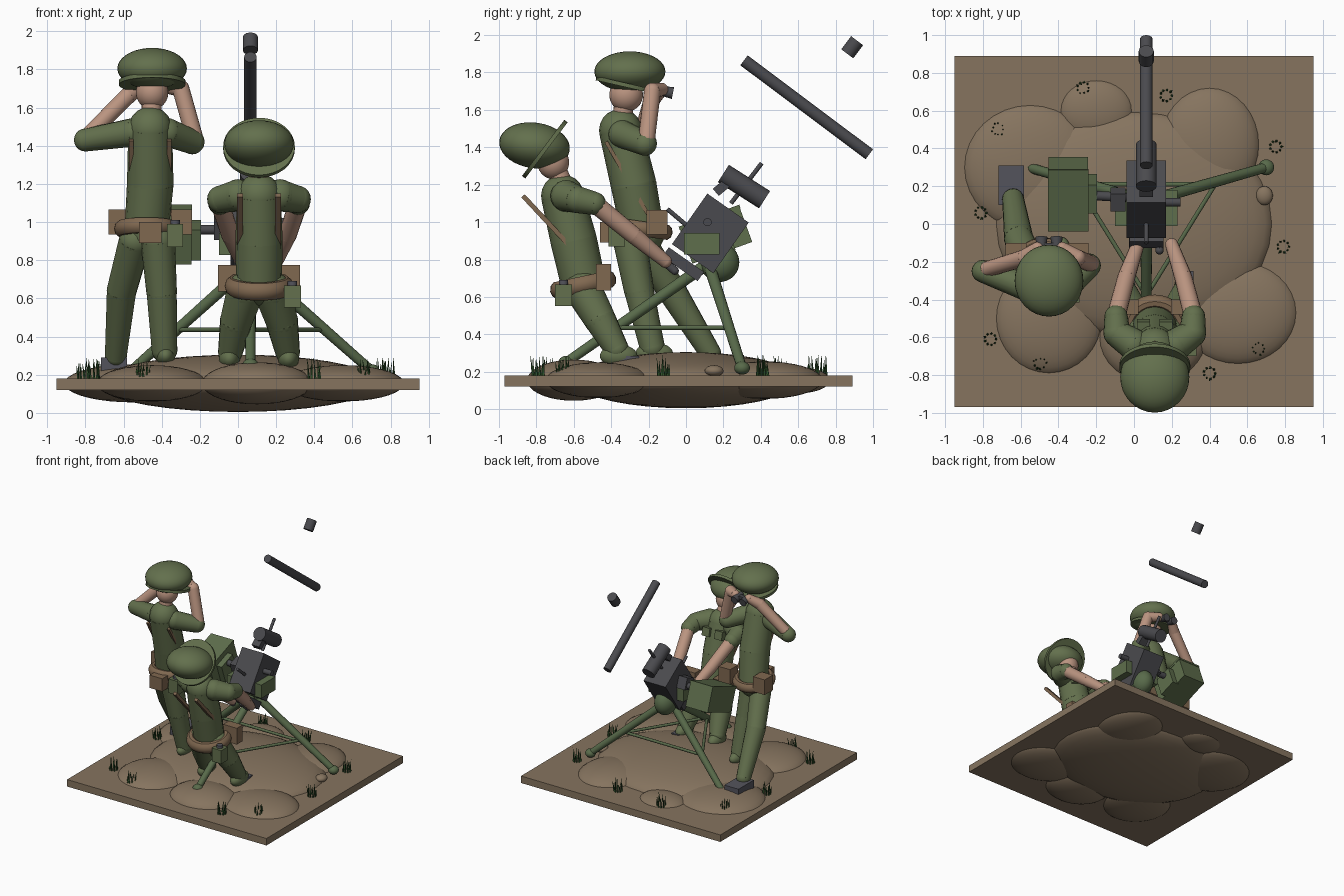
import bpy, bmesh, math, random
from mathutils import Vector, Matrix

if "Cube" in bpy.data.objects:
    bpy.data.objects.remove(bpy.data.objects["Cube"])

random.seed(3)


def material(name, *rgb):
    m = bpy.data.materials.new(name)
    m.diffuse_color = [(c / 255 / 12.92 if c < 11 else ((c / 255 + .055) / 1.055) ** 2.4) for c in rgb] + [1]
    m.use_nodes = True
    m.node_tree.nodes["Principled BSDF"].inputs["Base Color"].default_value = m.diffuse_color
    return m


UNIFORM = material("uniform green", 99, 112, 77)
EARTH = material("earth", 134, 116, 95)
SKIN = material("skin", 186, 148, 128)
LEATHER = material("leather brown", 128, 104, 80)
METAL = material("gun metal", 74, 74, 78)
BOOT = material("boot grey", 84, 84, 92)
TRIPOD = material("tripod green", 88, 106, 74)
CAN = material("can green", 94, 110, 76)
GRASS = material("grass", 46, 82, 42)


def finish(name, bm, mat, smooth=True):
    me = bpy.data.meshes.new(name)
    bmesh.ops.recalc_face_normals(bm, faces=bm.faces)
    bm.to_mesh(me)
    bm.free()
    me.materials.append(mat)
    if smooth:
        me.shade_smooth()
        me.set_sharp_from_angle(angle=math.radians(40))
    ob = bpy.data.objects.new(name, me)
    bpy.context.collection.objects.link(ob)
    return ob


def tilt(loc, rx=0):
    return Matrix.Translation(loc) @ Matrix.Rotation(math.radians(rx), 4, 'X')


def box(name, loc, size, mat, rx=0):
    bm = bmesh.new()
    bmesh.ops.create_cube(bm, size=1, matrix=tilt(loc, rx) @ Matrix.Diagonal((*size, 1)))
    return finish(name, bm, mat, False)


def ball(name, loc, radii, mat, rx=0):
    bm = bmesh.new()
    bmesh.ops.create_uvsphere(bm, u_segments=32, v_segments=18, radius=1,
                              matrix=tilt(loc, rx) @ Matrix.Diagonal((*radii, 1)))
    return finish(name, bm, mat)


def disc(name, loc, r, thick, mat, rx=0, sy=1):
    bm = bmesh.new()
    bmesh.ops.create_cone(bm, cap_ends=True, segments=32, radius1=r, radius2=r, depth=thick,
                          matrix=tilt(loc, rx) @ Matrix.Diagonal((1, sy, 1, 1)))
    return finish(name, bm, mat)


def limb(name, pts, radii, mat, joints=True, seg=16):
    """Tapered tubes through the points, rounded at each joint."""
    bm = bmesh.new()
    pts = [Vector(p) for p in pts]
    for i in range(len(pts) - 1):
        d = pts[i + 1] - pts[i]
        m = Matrix.Translation((pts[i] + pts[i + 1]) / 2) @ d.to_track_quat('Z', 'Y').to_matrix().to_4x4()
        bmesh.ops.create_cone(bm, cap_ends=True, segments=seg, radius1=radii[i], radius2=radii[i + 1],
                              depth=d.length, matrix=m)
    if joints:
        for p, r in zip(pts, radii):
            bmesh.ops.create_uvsphere(bm, u_segments=seg, v_segments=10, radius=r, matrix=Matrix.Translation(p))
    return finish(name, bm, mat)


def belt(name, loc, R, r, rx):
    """Ring around the waist."""
    bm = bmesh.new()
    M, n, k = tilt(loc, rx), 32, 10
    rings = [[bm.verts.new(M @ Vector(((R + r * math.cos(b)) * math.cos(a), (R + r * math.cos(b)) * math.sin(a),
              r * 1.2 * math.sin(b)))) for b in (2 * math.pi * j / k for j in range(k))]
             for a in (2 * math.pi * i / n for i in range(n))]
    for i in range(n):
        for j in range(k):
            a, b = rings[i], rings[(i + 1) % n]
            bm.faces.new((a[j], b[j], b[(j + 1) % k], a[(j + 1) % k]))
    finish(name, bm, LEATHER)


# ground slab, mounds and stone
box("ground_slab", (0, -.04, .15), (1.9, 1.86, .06), EARTH)
for x, y, rx, ry, rz in [(0, 0, .74, .6, .15), (-.55, .3, .36, .34, .1), (-.2, .6, .2, .17, .07),
                         (.4, .42, .27, .31, .1), (.55, -.47, .32, .28, .095),
                         (-.45, -.5, .29, .3, .095), (.1, -.6, .29, .25, .11)]:
    ball("mound", (x, y, .155), (rx, ry, rz), EARTH)
ball("stone", (.69, .15, .205), (.045, .05, .03), EARTH)

# grass tufts: rings of thin blades
for x, y in [(-.72, .5), (-.27, .72), (.17, .68), (.75, .41), (.79, -.12), (.66, -.66), (.4, -.79),
             (-.5, -.74), (-.76, -.61), (-.81, .06)]:
    bm = bmesh.new()
    for i in range(9):
        a = 2 * math.pi * i / 9
        o = Vector((x + .03 * math.cos(a), y + .03 * math.sin(a), .18))
        lean = Vector((random.uniform(-.012, .012), random.uniform(-.012, .012), random.uniform(.06, .11)))
        m = Matrix.Translation(o + lean / 2) @ lean.to_track_quat('Z', 'Y').to_matrix().to_4x4()
        bmesh.ops.create_cone(bm, cap_ends=True, segments=4, radius1=.007, radius2=.001,
                              depth=lean.length, matrix=m)
    finish("grass_tuft", bm, GRASS, False)

# standing observer
ball("observer_helmet", (-.45, -.3, 1.805), (.182, .19, .108), UNIFORM)
disc("observer_brim", (-.45, -.31, 1.73), .175, .022, UNIFORM, -13)
ball("observer_head", (-.45, -.32, 1.68), (.085, .09, .09), SKIN)
limb("observer_neck", [(-.455, -.34, 1.55), (-.45, -.33, 1.66)], [.055, .05], SKIN)
limb("observer_torso", [(-.46, -.35, 1.49), (-.46, -.28, 1.2), (-.48, -.23, .94)], [.115, .122, .115], UNIFORM)
limb("observer_left_sleeve", [(-.55, -.34, 1.47), (-.8, -.25, 1.43)], [.075, .06], UNIFORM)
limb("observer_left_forearm", [(-.78, -.24, 1.46), (-.58, -.18, 1.66), (-.51, -.13, 1.71)], [.042, .045, .035], SKIN)
limb("observer_right_sleeve", [(-.37, -.34, 1.47), (-.24, -.22, 1.42)], [.075, .065], UNIFORM)
limb("observer_right_forearm", [(-.23, -.21, 1.45), (-.3, -.18, 1.7), (-.38, -.13, 1.71)], [.045, .045, .035], SKIN)
limb("observer_left_leg", [(-.54, -.25, .9), (-.61, -.08, .64), (-.64, .13, .3)], [.085, .078, .058], UNIFORM)
limb("observer_right_leg", [(-.42, -.3, .9), (-.4, -.25, .63), (-.385, -.18, .33)], [.09, .08, .068], UNIFORM)
ball("observer_right_foot", (-.38, -.17, .3), (.05, .1, .055), UNIFORM)
box("observer_left_boot", (-.65, .205, .255), (.135, .21, .07), BOOT)
belt("observer_belt", (-.48, -.24, .965), .135, .035, -8)
for sx in (-1, 1):
    box("observer_pouch", (-.46 + sx * .165, -.155, 1.0), (.11, .11, .13), LEATHER)
    box("observer_strap", (-.46 + sx * .1, -.315, 1.235), (.022, .02, .45), LEATHER, 30)
    limb("binocular_barrel", [(-.45 + sx * .04, -.17, 1.71), (-.45 + sx * .04, -.07, 1.69)], [.022, .032], METAL, False)
box("binocular_bridge", (-.45, -.12, 1.705), (.08, .04, .03), METAL)
box("observer_back_pouch", (-.46, -.41, .945), (.12, .1, .11), LEATHER)
box("observer_canteen", (-.33, -.37, .93), (.085, .09, .12), UNIFORM)
limb("observer_canteen_cap", [(-.33, -.37, .98), (-.33, -.37, 1.01)], [.025, .025], BOOT, False)

# crouching gunner
ball("gunner_helmet", (.11, -.81, 1.41), (.183, .19, .122), UNIFORM, -8)
disc("gunner_brim", (.11, -.755, 1.39), .188, .022, UNIFORM, 53)
ball("gunner_head", (.11, -.71, 1.32), (.085, .085, .09), SKIN)
limb("gunner_neck", [(.11, -.66, 1.2), (.11, -.7, 1.31)], [.055, .05], SKIN)
limb("gunner_torso", [(.11, -.66, 1.14), (.11, -.6, .9), (.11, -.55, .68)], [.115, .124, .12], UNIFORM)
for sx in (-1, 1):
    def side(x, y, z):
        return (.11 + sx * x, y, z)
    limb("gunner_sleeve", [side(.11, -.64, 1.14), side(.2, -.58, 1.12), side(.205, -.49, 1.1)],
         [.085, .072, .062], UNIFORM)
    limb("gunner_forearm", [side(.205, -.49, 1.1), side(.15, -.28, .93), side(.09, -.11, .79)],
         [.05, .047, .035], SKIN)
    limb("gunner_leg", [side(.07, -.55, .64), side(.12, -.46, .48), side(.15, -.37, .32)],
         [.1, .085, .065], UNIFORM)
    ball("gunner_foot", side(.155, -.36, .285), (.055, .1, .06), UNIFORM)
    box("gunner_pouch", side(.15, -.44, .705), (.13, .08, .14), LEATHER)
    box("gunner_strap", side(.1, -.745, 1.005), (.03, .025, .37), LEATHER, 43)
    box("gunner_chest_pouch", side(.06, -.535, 1.09), (.07, .05, .07), UNIFORM, 12)
box("gunner_boot_toe", (.28, -.3, .265), (.07, .1, .04), BOOT)
belt("gunner_belt", (.11, -.55, .665), .14, .04, 12)
box("gunner_canteen", (.285, -.655, .61), (.09, .09, .115), UNIFORM)
limb("gunner_canteen_cap", [(.285, -.655, .66), (.285, -.655, .69)], [.025, .025], BOOT, False)

# tripod: three legs with a triangular brace
HUB = Vector((.065, .12, .78))
feet = [Vector((.7, .3, .22)), Vector((-.56, .3, .22)), Vector((.065, -.64, .25))]
braces = [Vector((.43, .21, .435)), Vector((-.3, .21, .435)), Vector((.065, -.38, .435))]
for f in feet:
    limb("tripod_leg", [HUB, f], [.032, .026], TRIPOD)
    ball("tripod_foot", f, (.042, .042, .035), TRIPOD)
for i in range(3):
    limb("tripod_brace", [braces[i], braces[i - 1]], [.012, .012], TRIPOD, False, 10)
ball("tripod_hub", (.065, .18, .785), (.085, .105, .105), TRIPOD)

# machine gun, receiver tilted upwards
box("receiver", (.065, .13, .94), (.21, .33, .27), METAL, 55)
box("receiver_back_plate", (.065, -.015, .775), (.18, .06, .23), METAL, 55)
box("receiver_cover", (.065, .06, 1.0), (.08, .22, .06), METAL, 55)
box("cradle", (.065, .085, .885), (.33, .19, .115), CAN)
limb("cocking_handle", [(.065, -.1, 1.07), (.065, .03, .96)], [.012, .012], METAL, False)
limb("side_knob", [(.15, .115, 1.0), (.245, .115, 1.0)], [.022, .022], METAL, False)
for sx in (-1, 1):
    limb("grip", [(.065 + sx * .07, -.14, .81), (.065 + sx * .07, -.06, .74)], [.022, .022], METAL)
limb("barrel_jacket", [(.065, .2, 1.26), (.065, .42, 1.12)], [.055, .055], METAL, False, 20)
limb("front_rod", [(.065, .24, 1.1), (.065, .405, 1.315)], [.012, .012], METAL, False)
box("front_block", (.065, .19, 1.185), (.07, .08, .05), METAL, 40)
limb("barrel", [(.065, .31, 1.865), (.065, .98, 1.363)], [.033, .033], METAL, False, 20)
limb("muzzle", [(.065, .862, 1.9), (.065, .915, 1.97)], [.04, .04], METAL, False, 12)

# ammunition can and feed
box("ammunition_can", (-.348, .16, .93), (.21, .34, .2), CAN, 20)
box("ammunition_can_lid", (-.348, .126, 1.025), (.215, .345, .02), CAN, 20)
box("feed_bracket", (-.225, .16, .905), (.06, .16, .17), CAN, 20)
limb("feed_rod", [(-.2, .15, .96), (-.04, .14, .96)], [.025, .025], METAL, False)
box("feed_block", (-.085, .13, .97), (.08, .1, .1), METAL, 20)
